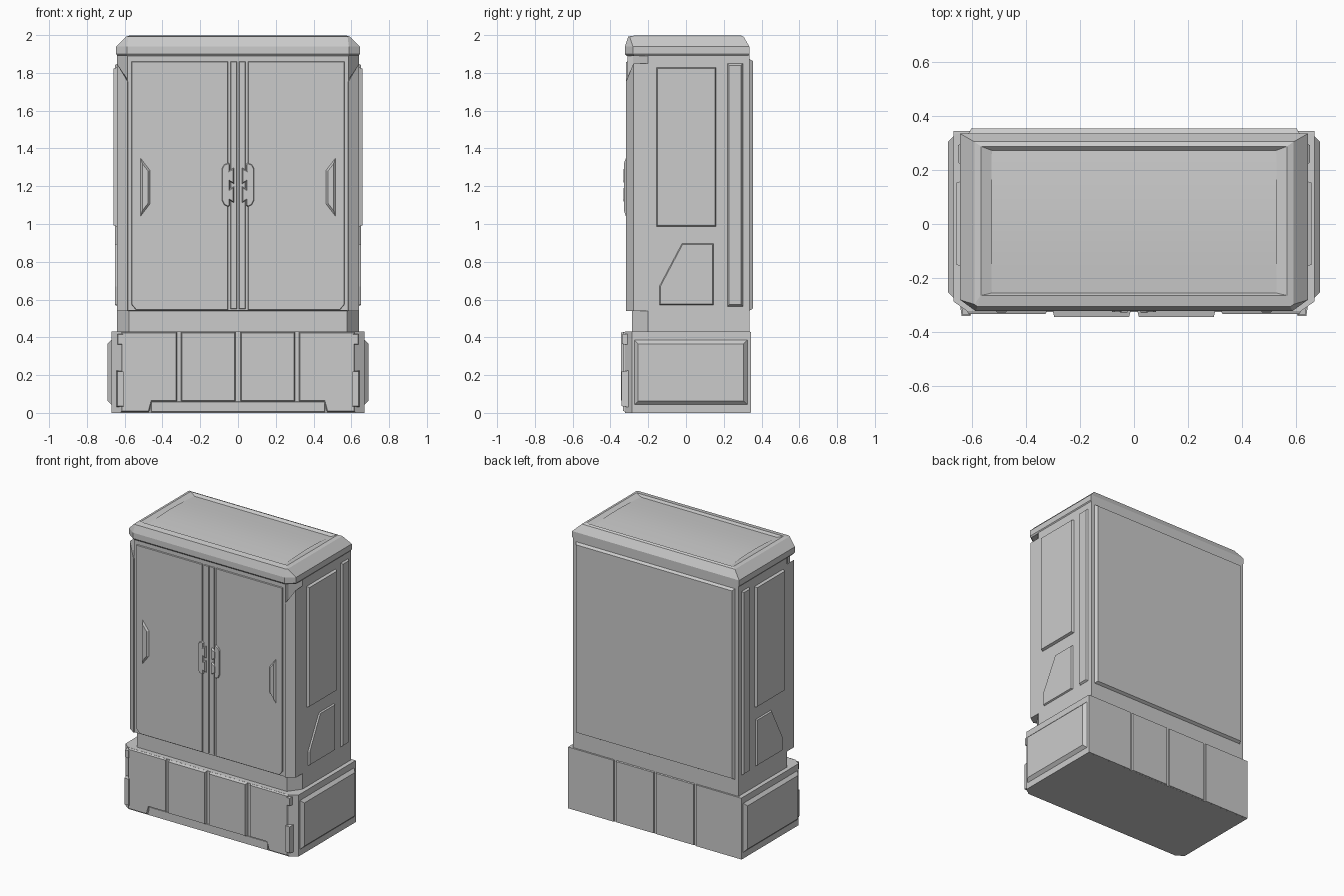
import bpy, bmesh, math
from mathutils import Vector

if "Cube" in bpy.data.objects:
    bpy.data.objects.remove(bpy.data.objects["Cube"])


def finish(name, bm, smooth=False):
    me = bpy.data.meshes.new(name)
    bm.to_mesh(me)
    bm.free()
    ob = bpy.data.objects.new(name, me)
    bpy.context.collection.objects.link(ob)
    if smooth:
        for p in me.polygons:
            p.use_smooth = True
    return ob


def loft(name, rings, cap_top=True):
    """Join rings of 3D points into a solid."""
    bm = bmesh.new()
    vs = [[bm.verts.new(p) for p in r] for r in rings]
    n = len(vs[0])
    for a, b in zip(vs, vs[1:]):
        for i in range(n):
            j = (i + 1) % n
            bm.faces.new((a[i], a[j], b[j], b[i]))
    bm.faces.new(vs[0][::-1])
    if cap_top:
        bm.faces.new(vs[-1])
    bmesh.ops.recalc_face_normals(bm, faces=bm.faces)
    return finish(name, bm)


def plate(name, pts, axis, base, depth, bevel=0.004, both=True):
    """Raised panel with sloped rim; axis 'x' pts are (y, z), axis 'y' pts are (x, z)."""
    bm = bmesh.new()
    for s in ((1, -1) if both else (1,)):
        if axis == 'x':
            co = [(s * base, u, v) for u, v in pts]
            out = Vector((s * depth, 0, 0))
        else:
            co = [(s * u, base, v) for u, v in pts]
            out = Vector((0, depth, 0))
        f = bm.faces.new([bm.verts.new(c) for c in co])
        f.normal_update()
        if f.normal.dot(out) < 0:
            f.normal_flip()
        bmesh.ops.inset_region(bm, faces=[f], thickness=bevel, depth=abs(depth),
                               use_boundary=True, use_even_offset=True)
    return finish(name, bm)


def rect(a, b, c, d):
    return [(a, c), (b, c), (b, d), (a, d)]


def outline(w, front, back, cx, cy, z):
    """Plan rectangle with cut front corners."""
    return [(-w + cx, front, z), (w - cx, front, z), (w, front + cy, z),
            (w, back, z), (-w, back, z), (-w, front + cy, z)]


# Plinth
loft("plinth", [outline(.67, -.322, .336, .05, .035, z) for z in (0, .43)])
plate("plinth_inner_front_panel", rect(.012, .302, .06, .43), 'y', -.32, -.024, .006)
plate("plinth_outer_front_panel",
      [(.322, .06), (.455, .06), (.47, .005), (.62, .005), (.62, .43), (.322, .43)],
      'y', -.32, -.014, .006)
plate("plinth_skirt", rect(-.46, .46, .005, .06), 'y', -.32, -.006, .002, False)
plate("plinth_corner_guard", rect(.6, .645, .03, .225), 'y', -.3, -.042, .006)
plate("plinth_corner_clip", rect(.605, .64, .36, .42), 'y', -.3, -.038, .004)
plate("plinth_inner_back_panel", rect(.008, .302, 0, .43), 'y', .334, .011, .003)
plate("plinth_outer_back_panel", rect(.318, .67, 0, .43), 'y', .334, .011, .001)
plate("plinth_side_panel", rect(-.275, .327, .042, .388), 'x', .668, .022, .022)

# Cabinet body
loft("cabinet_body", [outline(.64, -.287, .335, .062, .085, z) for z in (.43, 1.9)])
plate("back_panel", rect(-.615, .615, .54, 1.875), 'y', .333, .021, .012, False)
plate("upper_side_panel", rect(-.158, .16, .985, 1.83), 'x', .638, .02, .007)
plate("lower_side_panel", [(-.142, .57), (.147, .57), (.147, .897), (-.022, .897), (-.142, .67)],
      'x', .638, .012, .006)
plate("side_strip", rect(.218, .302, .563, 1.85), 'x', .638, .014, .01)

# Doors with centre seam strips
plate("door_frame", rect(-.588, .588, .54, 1.895), 'y', -.28, -.03, .002, False)
plate("door", [(.052, .545), (.54, .545), (.565, .575), (.565, 1.86), (.052, 1.86)],
      'y', -.308, -.01, .003)
plate("centre_strip", rect(.004, .04, .55, 1.86), 'y', -.308, -.009, .003)

# Corner pillars with slanted tops
for s, side in ((1, "right"), (-1, "left")):
    plan = [(.575, -.28, 1.75), (.585, -.317, 1.755), (.641, -.278, 1.85), (.641, -.2, 1.85)]
    loft("corner_pillar_" + side, [[(s * x, y, .54) for x, y, _ in plan],
                                   [(s * x, y, z) for x, y, z in plan]])

# Handles
plate("centre_handle", [(.042, 1.315), (.052, 1.325), (.075, 1.315), (.086, 1.295), (.086, 1.125),
                        (.075, 1.1), (.052, 1.09), (.042, 1.1)], 'y', -.314, -.013, .005)
for z in (1.255, 1.155):
    plate("handle_grip", [(.02, z - .045), (.055, z - .025), (.055, z + .025), (.02, z + .045)],
          'y', -.314, -.016, .006)
plate("side_handle", [(.465, 1.105), (.518, 1.035), (.518, 1.355), (.465, 1.285)],
      'y', -.316, -.013, .012)

# Roof cap with a recessed top
inner = [outline(.568, -.265, .288, .001, .001, 1.999), outline(.525, -.255, .272, .001, .001, 1.983)]
loft("roof_cap", [outline(.638, -.315, .33, .055, .04, 1.89),
                  outline(.645, -.323, .335, .058, .042, 1.9),
                  outline(.645, -.323, .335, .058, .042, 1.94),
                  outline(.592, -.306, .305, .012, .008, 1.992)] + inner)

# Gently arched roof panel
bm = bmesh.new()
N = 12
rows = []
for i in range(N + 1):
    t = i / N
    y = -.257 + .53 * t
    z = 1.983 + .012 * math.sin(math.pi * t)
    rows.append([bm.verts.new((x, y, z)) for x in (-.528, .528)])
for a, b in zip(rows, rows[1:]):
    bm.faces.new((a[0], a[1], b[1], b[0]))
finish("roof_panel", bm, True)
